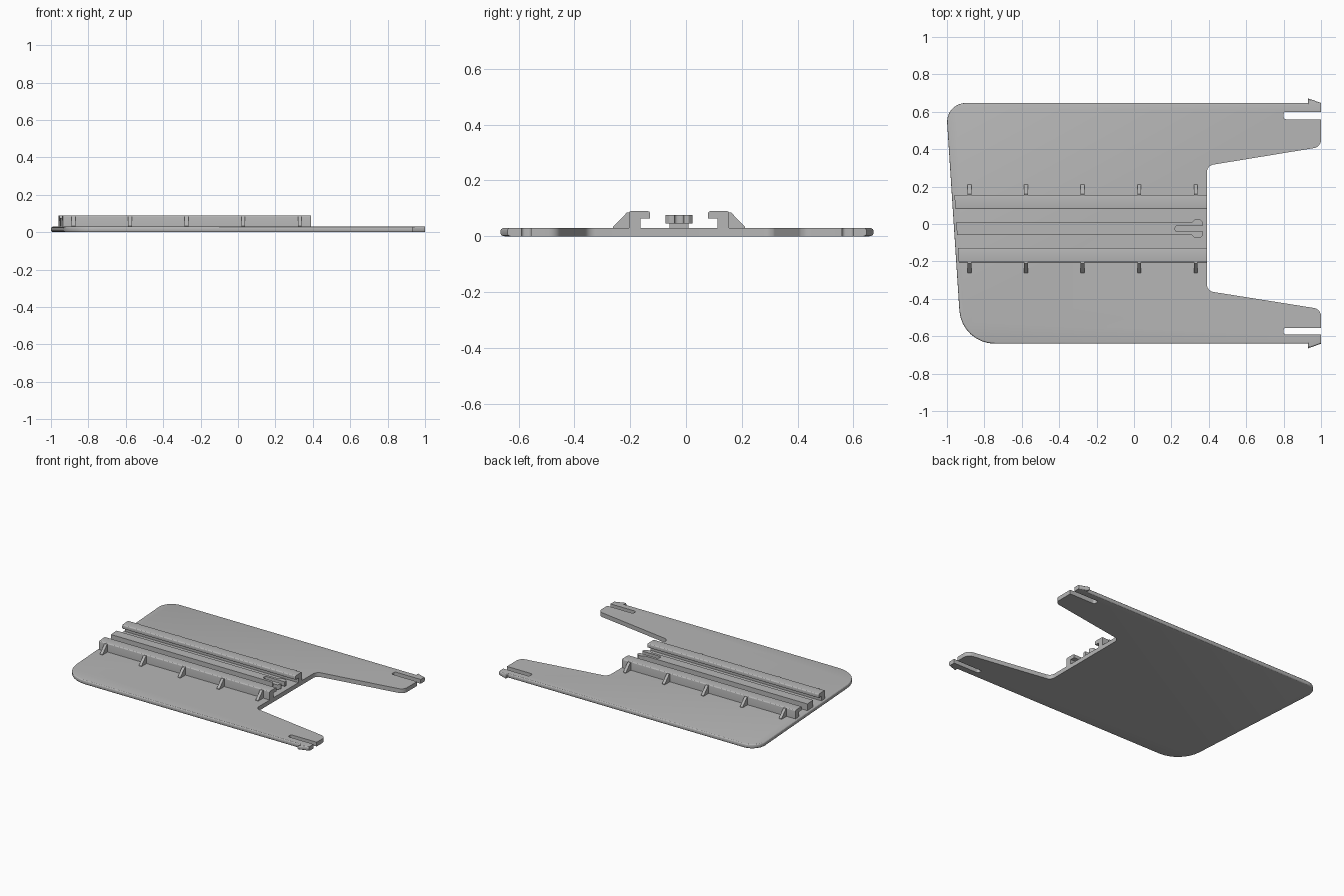
import bpy, bmesh, math
from mathutils import Vector, Matrix

cube = bpy.data.objects.get("Cube")
if cube:
    bpy.data.objects.remove(cube, do_unlink=True)

grey = bpy.data.materials.new("light_grey_plastic")
grey.use_nodes = True
colour = (0.47, 0.47, 0.47, 1)
grey.diffuse_color = colour
grey.node_tree.nodes["Principled BSDF"].inputs["Base Color"].default_value = colour

MID = -0.025      # y of the rail centre line
FLOOR = 0.03      # top of the plate
END = 0.39        # x where the rails stop


def rounded(corners, steps=8):
    """Turn (x, y, radius) corners into an outline with true arcs."""
    out = []
    for i, (x, y, r) in enumerate(corners):
        p = Vector((x, y))
        if r == 0:
            out.append(p)
            continue
        a = (Vector(corners[i - 1][:2]) - p).normalized()
        b = (Vector(corners[(i + 1) % len(corners)][:2]) - p).normalized()
        half = a.angle(b) / 2
        c = p + (a + b).normalized() * r / math.sin(half)
        v0 = p + a * r / math.tan(half) - c
        v1 = p + b * r / math.tan(half) - c
        turn = math.atan2(v0.x * v1.y - v0.y * v1.x, v0.dot(v1))
        for k in range(steps + 1):
            out.append(c + Matrix.Rotation(turn * k / steps, 2) @ v0)
    return out


def prism(name, loop_a, loop_b, soften=None):
    """Solid between two matching loops; soften picks edges to round."""
    bm = bmesh.new()
    va = [bm.verts.new(p) for p in loop_a]
    vb = [bm.verts.new(p) for p in loop_b]
    n = len(va)
    bm.faces.new(va)
    bm.faces.new(vb[::-1])
    for i in range(n):
        j = (i + 1) % n
        bm.faces.new((va[j], va[i], vb[i], vb[j]))
    bmesh.ops.recalc_face_normals(bm, faces=bm.faces[:])
    if soften:
        edges = [e for e in bm.edges if soften(e)]
        bmesh.ops.bevel(bm, geom=edges, offset=0.01, segments=3,
                        profile=0.5, affect='EDGES', clamp_overlap=True)
    mesh = bpy.data.meshes.new(name)
    bm.to_mesh(mesh)
    bm.free()
    mesh.materials.append(grey)
    obj = bpy.data.objects.new(name, mesh)
    bpy.context.collection.objects.link(obj)
    bpy.ops.object.select_all(action='DESELECT')
    obj.select_set(True)
    bpy.context.view_layer.objects.active = obj
    bpy.ops.object.shade_smooth_by_angle(angle=math.radians(20))
    return obj


def slab(name, outline, z0, z1, soften=None):
    return prism(name, [(p[0], p[1], z0) for p in outline],
                 [(p[0], p[1], z1) for p in outline], soften)


def start_x(y):
    """Rail ends follow the slanted edge of the plate."""
    return -0.95 - 0.065 * y


# Plate with two arms, slotted tips and barbed clips
plate = [
    (-1.006, 0.647, 0.1), (-0.922, -0.64, 0.19),
    (0.93, -0.64, 0), (0.93, -0.665, 0), (1, -0.64, 0), (1, -0.59, 0),
    (0.8, -0.59, 0.012), (0.8, -0.555, 0.012), (1, -0.555, 0),
    (1, -0.455, 0.045), (END, -0.358, 0.04),
    (END, 0.312, 0.04), (1, 0.412, 0.045),
    (1, 0.56, 0), (0.8, 0.56, 0.012), (0.8, 0.6, 0.012), (1, 0.6, 0),
    (1, 0.647, 0), (0.93, 0.672, 0), (0.93, 0.647, 0),
]


def outer_rim(e):
    a, b = (v.co for v in e.verts)
    return abs(a.z - b.z) < 1e-4 and all(
        abs(p.y) > 0.63 or p.x < -0.74 for p in (a, b))


slab("base_plate", rounded(plate), 0, FLOOR, outer_rim)

# Hooked guide rails with gusset ribs, mirrored about the rail centre line
hook = rounded([(0.18, 0.028, 0), (0.18, 0.09, 0.008), (0.104, 0.09, 0.008),
                (0.104, 0.063, 0.003), (0.138, 0.063, 0.003), (0.138, 0.028, 0)], 4)
rib = [(0.17, 0.028), (0.17, 0.086), (0.186, 0.086), (0.236, 0.034), (0.236, 0.028)]
for side, word in ((1, "back"), (-1, "front")):
    section = [(MID + side * p[0], p[1]) for p in hook]
    prism(word + "_guide_rail", [(start_x(y), y, z) for y, z in section],
          [(END, y, z) for y, z in section])
    for i in range(5):
        x = -0.88 + 0.3025 * i
        loops = [[(x + dx, MID + side * d, z) for d, z in rib] for dx in (-0.01, 0.01)]
        prism(f"{word}_rib_{i + 1}", *loops)

# Centre rail: foot stops early so the split snap prongs stay free
lo, hi = MID - 0.034, MID + 0.034
slab("centre_rail_foot", [(start_x(hi), hi), (start_x(lo), lo), (0.2, lo), (0.2, hi)],
     0.028, 0.045)
half = [(0.22, 0.016, 0.012), (0.37, 0.016, 0.003), (0.37, 0.034, 0.006),
        (0.355, 0.049, 0.01), (0.325, 0.049, 0.01), (0.31, 0.034, 0.006)]
top = [(x, MID + d, r) for x, d, r in half]
bottom = [(x, MID - d, r) for x, d, r in reversed(half)]
slab("centre_rail_prongs",
     rounded(top + [(start_x(hi), hi, 0), (start_x(lo), lo, 0)] + bottom, 5),
     0.045, 0.077)
